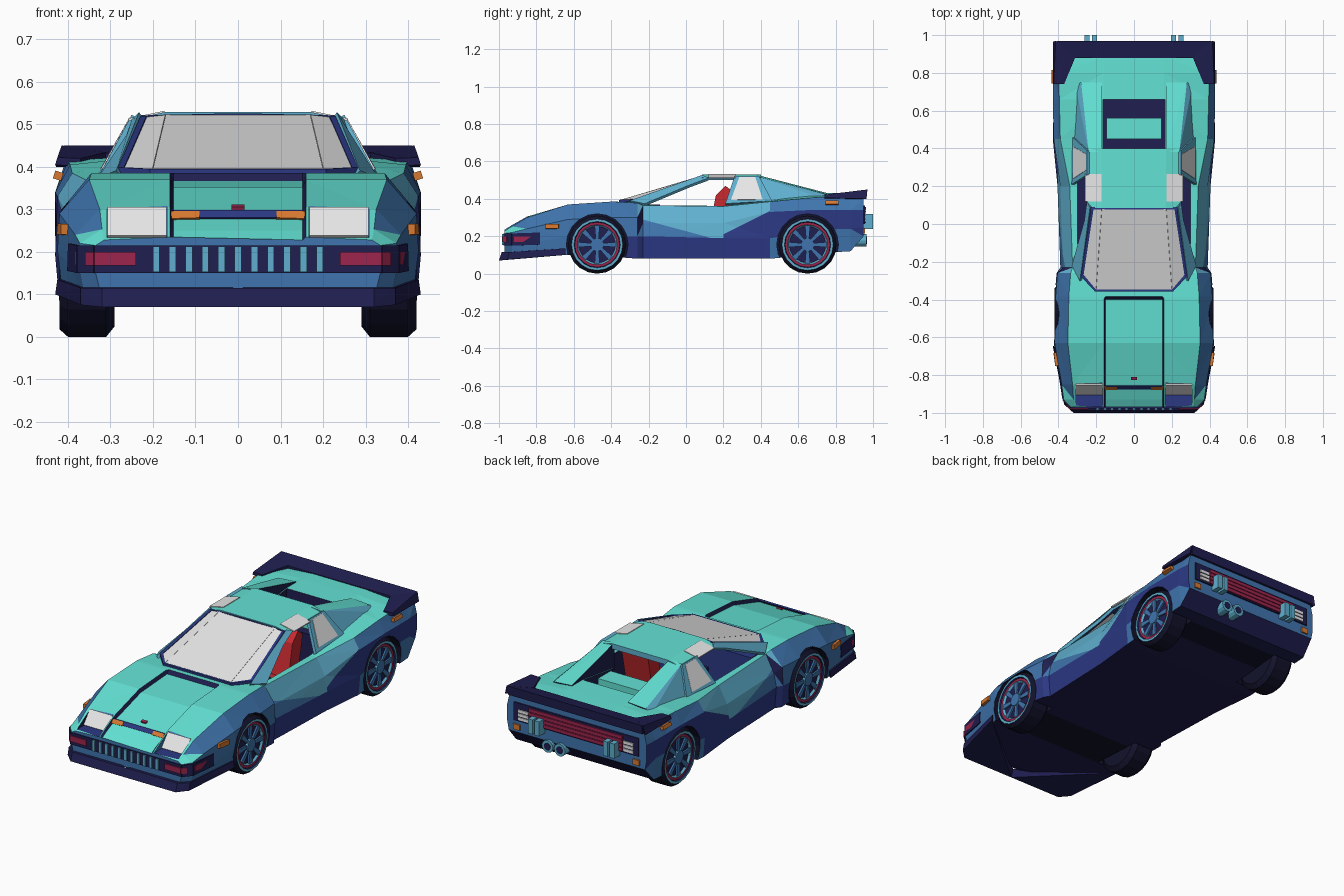
import bpy, bmesh, math
from mathutils import Vector

if "Cube" in bpy.data.objects:
    bpy.data.objects.remove(bpy.data.objects["Cube"])

COL = {"teal": (.125, .76, .66), "sky": (.115, .43, .62), "blue": (.05, .175, .42),
       "indigo": (.025, .04, .23), "navy": (.014, .013, .08), "black": (.006, .006, .025),
       "white": (.88, .88, .88), "red": (.58, .023, .03), "crimson": (.34, .018, .075),
       "orange": (.68, .19, .03)}
NAMES = list(COL)
MATS = []
for n, c in COL.items():
    m = bpy.data.materials.new(n)
    m.diffuse_color = (*c, 1)
    m.use_nodes = True
    m.node_tree.nodes["Principled BSDF"].inputs["Base Color"].default_value = m.diffuse_color
    MATS.append(m)


def finish(name, bm, rule):
    """Turn a bmesh into an object; rule is a colour name or a function of the face."""
    bmesh.ops.recalc_face_normals(bm, faces=bm.faces)
    me = bpy.data.meshes.new(name)
    for m in MATS:
        me.materials.append(m)
    for f in bm.faces:
        f.normal_update()
        c = rule if isinstance(rule, str) else rule(f)
        f.material_index = NAMES.index(c)
    bm.to_mesh(me)
    bm.free()
    ob = bpy.data.objects.new(name, me)
    bpy.context.collection.objects.link(ob)
    return ob


def hull(name, rule, *sets, mirror=True):
    """Convex solids from point sets, mirrored in x."""
    bm = bmesh.new()
    for pts in sets:
        for s in ((1, -1) if mirror else (1,)):
            vs = [bm.verts.new((s * x, y, z)) for x, y, z in pts]
            r = bmesh.ops.convex_hull(bm, input=vs)
            bad = {v for v in r["geom_interior"] + r["geom_unused"] if isinstance(v, bmesh.types.BMVert)}
            bmesh.ops.delete(bm, geom=list(bad), context='VERTS')
    return finish(name, bm, rule)


def box(x0, x1, y0, y1, z0, z1):
    return [(x, y, z) for x in (x0, x1) for y in (y0, y1) for z in (z0, z1)]


def beam(a, b, h):
    return [p for q in (a, b) for p in box(q[0]-h, q[0]+h, q[1]-h, q[1]+h, q[2]-h, q[2]+h)]


def plate(name, rule, *polys, t=.008, mirror=True):
    """Thin slabs from 3D polygons, mirrored in x."""
    bm = bmesh.new()
    for pts in polys:
        for s in ((1, -1) if mirror else (1,)):
            p = [Vector((s * x, y, z)) for x, y, z in pts]
            n = (p[1] - p[0]).cross(p[2] - p[0]).normalized() * t / 2
            a = [bm.verts.new(v + n) for v in p]
            b = [bm.verts.new(v - n) for v in p]
            bm.faces.new(a)
            bm.faces.new(b[::-1])
            for i in range(len(p)):
                j = (i + 1) % len(p)
                bm.faces.new((a[i], b[i], b[j], a[j]))
    return finish(name, bm, rule)


def lathe(name, prof, mats, cy, cz, s, seg=20):
    """Spin (radius, x) points about an axle; one colour per profile segment."""
    bm = bmesh.new()
    rings = [[bm.verts.new((s * x, cy + max(r, 1e-4) * math.cos(2*math.pi*k/seg),
                            cz + max(r, 1e-4) * math.sin(2*math.pi*k/seg))) for k in range(seg)]
             for r, x in prof]
    col = {}
    for i in range(len(prof) - 1):
        for k in range(seg):
            f = bm.faces.new((rings[i][k], rings[i][k-1], rings[i+1][k-1], rings[i+1][k]))
            col[f] = mats[i]
    return finish(name, bm, lambda f: col[f])


# Body shell: y, zb, xl, zl, xw, zw, xt, zt, zh, zc per cross-section
ST = [(-.97, .11, .335, .15, .335, .215, .315, .228, .235, .228),
      (-.93, .10, .372, .15, .372, .22, .32, .253, .26, .25),
      (-.85, .10, .385, .16, .383, .24, .325, .30, .305, .287),
      (-.63, .10, .425, .20, .42, .29, .35, .37, .37, .352),
      (-.40, .09, .42, .20, .415, .30, .345, .385, .385, .367),
      (-.385, .09, .42, .20, .415, .30, .345, .385, .385, .385),
      (-.26, .08, .41, .20, .405, .30, .335, .378, .382, .382),
      (-.23, .08, .39, .20, .375, .27, .325, .365, .372, .372),
      (.20, .08, .405, .19, .39, .27, .34, .36, .37, .37),
      (.45, .08, .43, .19, .425, .33, .39, .385, .40, .40),
      (.66, .10, .43, .22, .43, .34, .395, .405, .43, .43),
      (.80, .115, .43, .24, .43, .34, .40, .415, .43, .43),
      (.88, .12, .43, .24, .43, .34, .40, .41, .428, .428),
      (.95, .20, .425, .25, .425, .34, .41, .40, .42, .42)]
bm = bmesh.new()
rings = []
for y, zb, xl, zl, xw, zw, xt, zt, zh, zc in ST:
    half = [(xl - .01, zb), (xl, zl), (xw, zw), (xt, zt), (.16, zh), (.152, zc)]
    rings.append([bm.verts.new((x, y, z)) for x, z in half + [(-x, z) for x, z in half[::-1]]])
for a, b in zip(rings, rings[1:]):
    for i in range(len(a)):
        bm.faces.new((a[i-1], a[i], b[i], b[i-1]))
bm.faces.new(rings[0])
bm.faces.new(rings[-1][::-1])
bmesh.ops.triangulate(bm, faces=bm.faces[:])
body = finish("body", bm, "blue")

# Cut the wheel arches, cabin, engine bay and headlight pockets
AXLES = (-.475, .65)
R = .155
cutters = [hull("cabin_cutter", "navy", box(-.30, .30, -.26, .40, .14, .8), mirror=False),
           hull("bay_cutter", "navy", box(-.165, .165, .385, .66, .36, .8), mirror=False),
           hull("lamp_cutter", "navy", [(x, y, z) for x in (.167, .308)
                for y, z in ((-1.1, .234), (-.90, .234), (-.83, .32), (-1.1, .32))])]
for cy in AXLES:
    arch = [(x, cy + .165 * math.cos(k * math.pi / 10), R + .165 * math.sin(k * math.pi / 10))
            for x in (.28, .6) for k in range(20)]
    cutters.append(hull("arch_cutter", "navy", arch))
bpy.context.view_layer.objects.active = body
for c in cutters:
    c.hide_render = True
    md = body.modifiers.new("cut", 'BOOLEAN')
    md.operation, md.solver, md.object = 'DIFFERENCE', 'EXACT', c
    bpy.ops.object.modifier_apply(modifier=md.name)
for c in cutters:
    bpy.data.objects.remove(c)


def body_rule(f):
    n, c = f.normal, f.calc_center_median()
    if any(all(math.hypot(v.co.y - a, v.co.z - R) < .17 for v in f.verts) for a in AXLES) and abs(c.x) < .42:
        return "black"
    if n.z < -.5 or n.x * c.x < -.02 or (abs(n.y) > .7 and abs(c.y) < .7):
        return "navy"
    if n.z > .9 and abs(c.x) < .31 and (c.z < .362 and c.y > -.3 or c.z < .2345):
        return "navy" if c.y > -.3 else "indigo"
    if n.z > .72:
        return "teal"
    if n.y < -.9 or c.y < -.64:
        return "blue"
    if c.y > .45:
        return "indigo" if .2 < c.z < .325 and c.y < .93 else "blue"
    if c.z < .2 or c.y > .2 and c.z < .21 + (c.y - .2) * .5:
        return "indigo"
    return "blue" if c.y < -.25 or c.z < .30 - (c.y + .27) * .27 else "sky"


# Split the doors along their diagonal colour lines
bm = bmesh.new()
bm.from_mesh(body.data)
for y0, z0, slope, lo, hi in ((-.27, .30, -.27, -.25, .13), (.2, .21, .5, .18, .46)):
    fs = [f for f in bm.faces if abs(f.normal.x) > .6 and abs(f.calc_center_median().x) > .32
          and lo < f.calc_center_median().y < hi]
    geom = fs + list({e for f in fs for e in f.edges}) + list({v for f in fs for v in f.verts})
    bmesh.ops.bisect_plane(bm, geom=geom, plane_co=(0, y0, z0), plane_no=(0, -slope, 1))
finish("body_shell", bm, body_rule)
bpy.data.objects.remove(body)

# Nose: lip, wrap-around grille, lamps
hull("front_lip", "navy", [(.32, -.985, .115), (.37, -.945, .115), (.425, -.645, .135), (.32, -1, .07),
     (.37, -.955, .075), (.43, -.645, .10), (0, -.985, .115), (0, -1, .07)])
plate("grille_panel", "navy", [(0, -.972, .15), (.337, -.972, .15), (.337, -.972, .215), (0, -.972, .215)],
      [(.337, -.972, .15), (.375, -.93, .15), (.375, -.93, .215), (.337, -.972, .215)],
      [(.375, -.93, .15), (.398, -.78, .155), (.396, -.78, .22), (.375, -.93, .215)])
hull("grille_bars", "sky", *[box(x - .008, x + .008, -.984, -.97, .153, .212)
     for x in [i * .0385 - .1925 for i in range(11)]], mirror=False)
plate("front_lamps", "crimson", [(.24, -.979, .168), (.338, -.979, .168), (.338, -.979, .2), (.24, -.979, .2)],
      [(.338, -.979, .168), (.358, -.957, .168), (.358, -.957, .2), (.338, -.979, .2)],
      [(.378, -.92, .17), (.39, -.83, .17), (.39, -.83, .2), (.378, -.92, .2)], t=.006)
plate("headlights", "white", [(.168, -.903, .236), (.307, -.903, .236), (.307, -.848, .303), (.168, -.848, .303)])
plate("hood_step", "indigo", [(0, -.872, .278), (.152, -.872, .278), (.152, -.858, .296), (0, -.858, .296)])
plate("hood_signals", "orange", [(.09, -.876, .278), (.157, -.876, .276), (.157, -.862, .294), (.09, -.862, .294)])
plate("front_markers", "orange", [(.402, -.75, .24), (.412, -.68, .24), (.41, -.68, .265), (.402, -.75, .265)], t=.03)
plate("hood_badge", "crimson", [(-.015, -.825, .302), (.015, -.825, .302), (.015, -.81, .307), (-.015, -.81, .307)],
      mirror=False)

# Windscreen and frame
A, B, C, D = (.2, -.345, .392), (.275, -.27, .392), (.222, .08, .513), (.17, .08, .519)
plate("windscreen", "white", [(0, -.345, .392), A, D, (0, .08, .519)], [A, B, C, D])
hull("windscreen_frame", "indigo", beam((0, -.35, .388), (.2, -.35, .388), .007), beam((.2, -.35, .388), B, .007),
     beam(B, C, .007), beam((0, .083, .52), (.22, .083, .515), .006))
plate("front_pillars", "sky", [(.282, -.30, .385), (.325, -.22, .368), (.258, .02, .468),
      (.245, .12, .505), (.228, .09, .522)], t=.016)

# Roof, lift-out panels, quarter windows
hull("roof", lambda f: "teal" if f.normal.z > .7 else "indigo" if f.normal.z < -.5 else "sky",
     [(x, y, z) for y in (.085, .40) for x, z in ((-.17, .529), (.17, .529), (.245, .513), (-.245, .513),
      (.24, .50), (-.24, .50))], mirror=False)
plate("roof_panels", "white", [(.172, .12, .529), (.258, .12, .511), (.258, .265, .511), (.172, .265, .529)], t=.006)
plate("rear_pillars", "sky", [(.242, .26, .518), (.242, .39, .518), (.318, .46, .385), (.322, .21, .37)], t=.018)
plate("quarter_windows", "white", [(.252, .285, .515), (.252, .37, .515), (.32, .41, .395), (.32, .24, .393)], t=.007)

# Rear buttresses, engine cover, spoiler
up_teal = lambda f: "teal" if f.normal.z > .8 else "navy" if f.normal.x * f.calc_center_median().x < 0 else "sky"
hull("buttresses", up_teal, [(.17, .38, .528), (.24, .38, .52), (.17, .75, .432), (.28, .75, .424),
     (.17, .38, .38), (.318, .42, .385), (.31, .74, .40), (.17, .74, .39)])
hull("engine_cover", "teal", box(-.145, .145, .45, .56, .36, .405), mirror=False)
hull("spoiler", "navy", [(x, y, z) for x in (-.41, .41) for y, z in ((.88, .41), (.88, .432), (.97, .45), (.965, .40))],
     [(.425, .74, .422), (.37, .74, .42), (.31, .885, .434), (.415, .97, .45), (.43, .74, .405),
      (.37, .74, .40), (.31, .885, .405), (.428, .965, .40)], mirror=True)
plate("rear_markers", "orange", [(.426, .745, .37), (.426, .815, .37), (.42, .815, .388), (.42, .745, .388)], t=.02)

# Tail panel, overriders, exhausts
hull("tail_panel", "navy", box(-.38, .38, .94, .957, .265, .365), mirror=False)
hull("tail_lamps", "crimson", *[box(-.285, .285, .95, .963, z, z + .018) for z in (.272, .294, .316, .338)], mirror=False)
hull("reverse_lamps", "white", *[box(.29, .35, .95, .962, z, z + .015) for z in (.275, .296, .317)])
hull("rear_signals", "orange", box(.345, .385, .945, .958, .215, .245))
hull("overriders", "sky", *[box(x, x + .028, .95, 1, .24, .32) for x in (.195, .235)])
for px in (.095, .17):
    tube = lambda r, y0, y1: [(px + r * math.cos(k * math.pi / 6), y, .178 + r * math.sin(k * math.pi / 6))
                              for y in (y0, y1) for k in range(12)]
    hull("exhaust_pipe", "sky", tube(.034, .84, .965), mirror=False)
    hull("exhaust_bore", "navy", tube(.02, .95, .967), mirror=False)

# Cabin: seats, dashboard, console
hull("seats", "red", box(.05, .23, -.02, .2, .14, .24),
     [(x, y, z) for x in (.06, .22) for y, z in ((.12, .22), (.20, .2), (.25, .44), (.21, .47), (.16, .42))])
hull("dashboard", "indigo", box(-.3, .3, -.26, -.14, .14, .37), mirror=False)
hull("console", "navy", box(-.04, .04, -.15, .38, .14, .25), mirror=False)

# Wheels
PROF = [(0, .29), (.13, .29), (R, .31), (R, .40), (.137, .42), (.124, .42), (.120, .412),
        (.107, .412), (.098, .402), (.035, .402), (.035, .416), (0, .416)]
BAND = ["black", "black", "black", "black", "sky", "navy", "crimson", "sky", "navy", "sky", "blue"]
for label, cy in zip(("front", "rear"), AXLES):
    for s in (1, -1):
        lathe(label + "_wheel", PROF, BAND, cy, R, s)
    spokes = []
    for k in range(8):
        a = k * math.pi / 4
        u, v = (math.cos(a), math.sin(a)), (-math.sin(a), math.cos(a))
        spokes.append([(x, cy + r * u[0] + w * v[0], R + r * u[1] + w * v[1])
                       for x in (.40, .411) for r, h in ((.03, .008), (.102, .014)) for w in (-h, h)])
    hull(label + "_spokes", "blue", *spokes)
